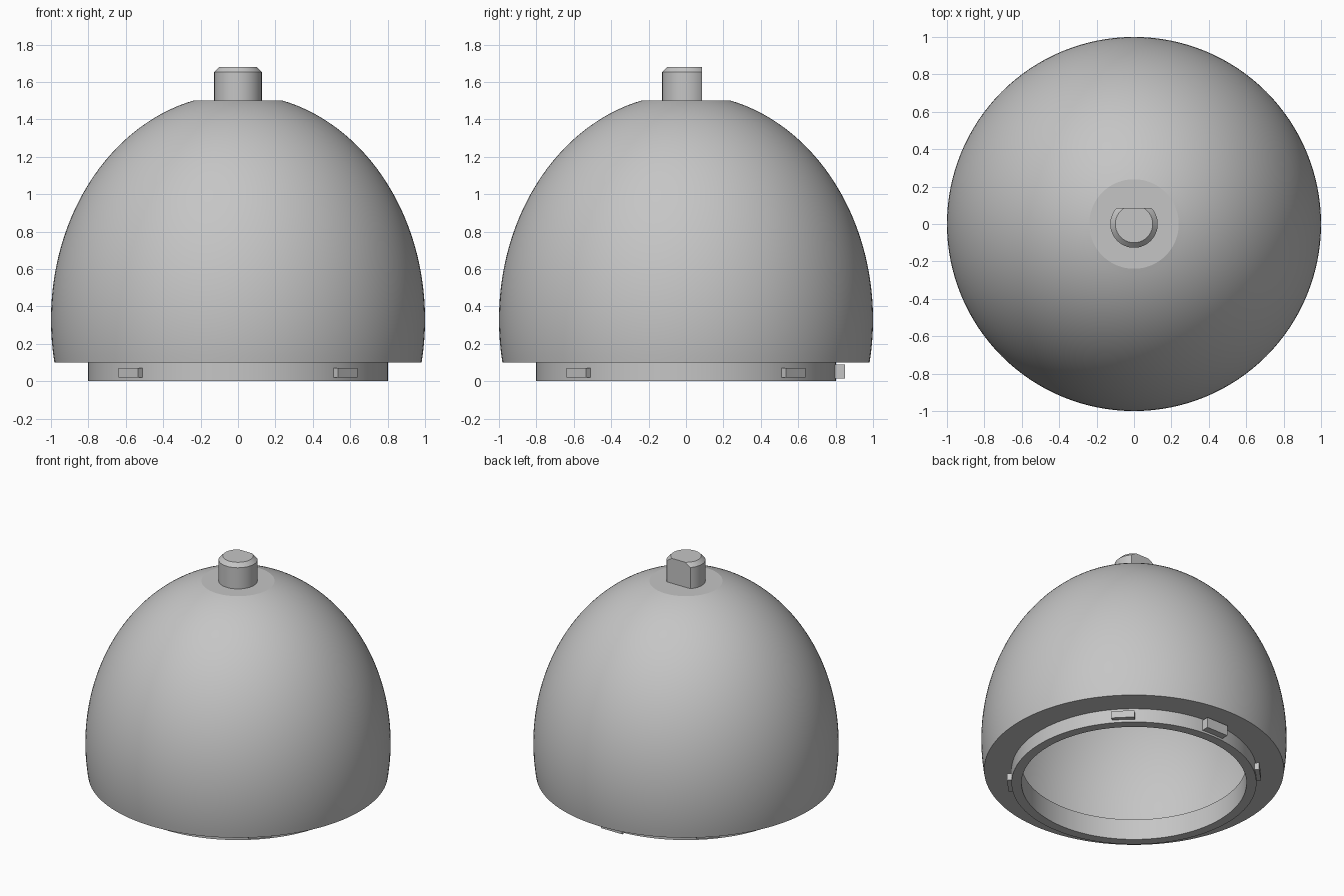
import bpy, bmesh, math
from mathutils import Matrix, Vector

cube = bpy.data.objects.get("Cube")
if cube:
    bpy.data.objects.remove(cube, do_unlink=True)

grey = bpy.data.materials.new("plain grey")
grey.use_nodes = True
colour = (0.56, 0.56, 0.56, 1)
grey.diffuse_color = colour
grey.node_tree.nodes["Principled BSDF"].inputs["Base Color"].default_value = colour


def finish(name, bm, smooth=True):
    bmesh.ops.recalc_face_normals(bm, faces=bm.faces)
    mesh = bpy.data.meshes.new(name)
    bm.to_mesh(mesh)
    bm.free()
    mesh.materials.append(grey)
    ob = bpy.data.objects.new(name, mesh)
    bpy.context.collection.objects.link(ob)
    if smooth:
        bpy.ops.object.select_all(action="DESELECT")
        ob.select_set(True)
        bpy.context.view_layer.objects.active = ob
        bpy.ops.object.shade_smooth_by_angle(angle=math.radians(12))
    return ob


def lathe(profile, steps):
    """Spin (radius, height) points around z."""
    bm = bmesh.new()
    verts = [bm.verts.new((r, 0, z)) for r, z in profile]
    edges = [bm.edges.new(pair) for pair in zip(verts, verts[1:])]
    bmesh.ops.spin(bm, geom=verts + edges, cent=(0, 0, 0), axis=(0, 0, 1),
                   angle=math.tau, steps=steps, use_duplicate=False)
    bmesh.ops.remove_doubles(bm, verts=bm.verts, dist=0.0001)
    return bm


RIM, TOP, WALL = 0.1, 1.5, 0.06


def dome_arc(radius, height, low, high, count=48):
    """Elliptical wall from height low to height high."""
    centre = 0.33
    start = math.asin((low - centre) / height)
    end = math.asin((high - centre) / height)
    angles = [start + (end - start) * i / count for i in range(count + 1)]
    return [(radius * math.cos(a), centre + height * math.sin(a)) for a in angles]


# Thin hollow dome: cavity, inner ledge, collar, underside, outer wall, flat top
cavity = dome_arc(1 - WALL, 1.205 - WALL, RIM + 0.05, TOP - WALL)
collar = [(0.737, RIM + 0.05), (0.737, 0), (0.802, 0), (0.802, RIM)]
outside = dome_arc(1, 1.205, RIM, TOP)
profile = [(0, TOP - WALL)] + cavity[::-1] + collar + outside + [(0, TOP)]
finish("dome_shell", lathe(profile, 128))

# Chamfered stem with a flat on its back
bm = lathe([(0, TOP - 0.02), (0.127, TOP - 0.02), (0.127, 1.653), (0.1, 1.68), (0, 1.68)], 64)
cut = bmesh.ops.bisect_plane(bm, geom=bm.verts[:] + bm.edges[:] + bm.faces[:],
                             plane_co=(0, 0.085, 0), plane_no=(0, 1, 0), clear_outer=True)
rim = [e for e in cut["geom_cut"] if isinstance(e, bmesh.types.BMEdge)]
bmesh.ops.contextual_create(bm, geom=rim)
finish("top_stem", bm)


# Locking tabs around the collar
def tab(name, degrees, outer, width, bottom, top):
    bm = bmesh.new()
    inner = 0.78
    size = Vector((outer - inner, width, top - bottom))
    place = Matrix.Rotation(math.radians(degrees), 4, "Z") @ Matrix.Translation(
        ((outer + inner) / 2, 0, (bottom + top) / 2)) @ Matrix.Diagonal(size.to_4d())
    bmesh.ops.create_cube(bm, size=1, matrix=place)
    finish(name, bm, smooth=False)


for i, side in enumerate(("back_left", "back_right", "front_right", "front_left")):
    tab(side + "_tab", 45 + 90 * i, 0.83, 0.15, 0.02, 0.07)
tab("back_key_tab", 90, 0.85, 0.17, 0.015, 0.09)
